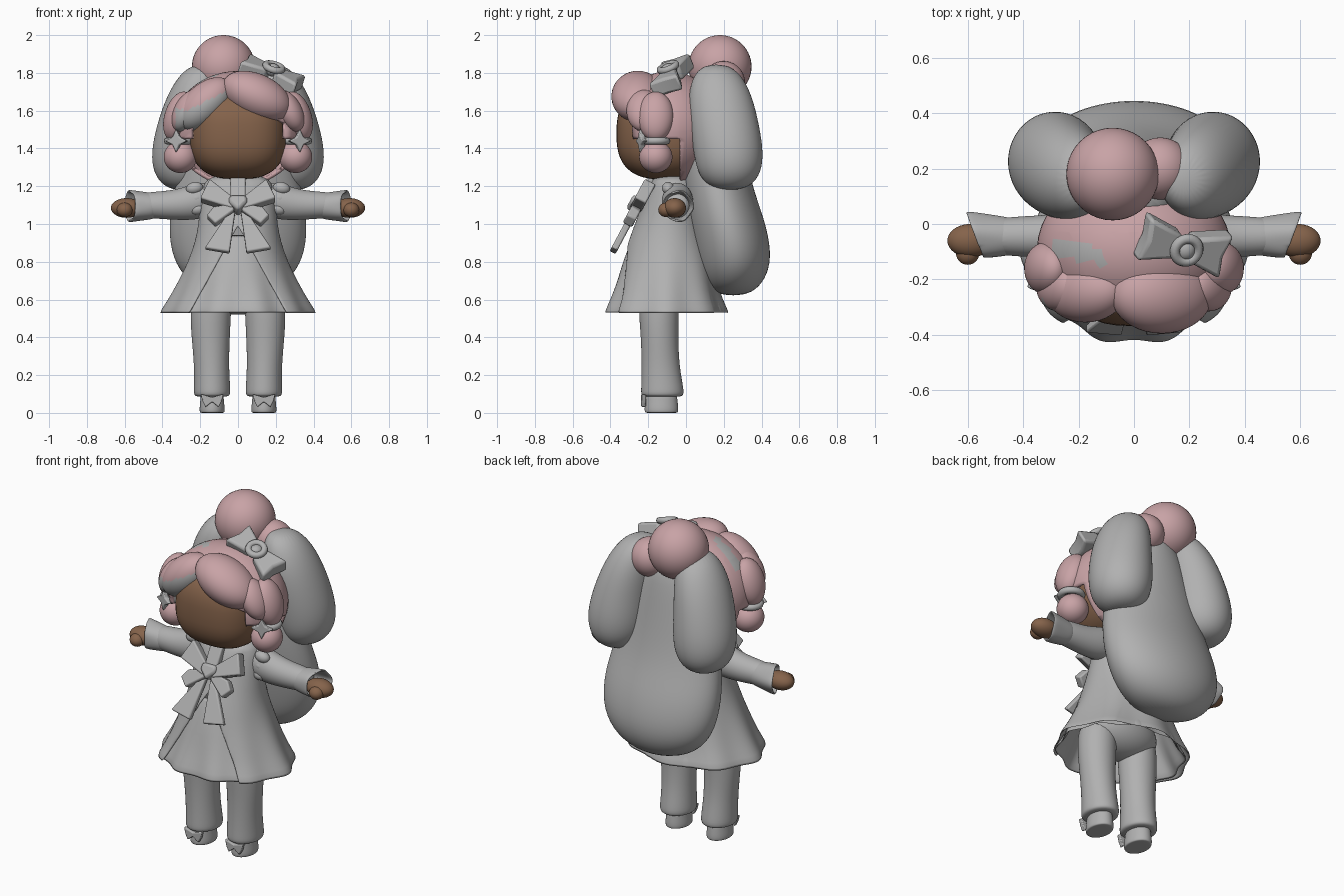
import bpy, bmesh, math
from mathutils import Matrix, Vector

cube = bpy.data.objects.get("Cube")
if cube:
    bpy.data.objects.remove(cube, do_unlink=True)


def material(name, rgb):
    m = bpy.data.materials.new(name)
    m.use_nodes = True
    m.diffuse_color = (*rgb, 1)
    m.node_tree.nodes["Principled BSDF"].inputs["Base Color"].default_value = (*rgb, 1)
    return m


GREY = material("soft grey", (0.44, 0.44, 0.44))
PINK = material("dusty pink", (0.58, 0.365, 0.38))
BROWN = material("warm brown", (0.235, 0.125, 0.07))


def trim(bm, seams, cut):
    """Slice along the seam planes, then remove the faces the rule picks."""
    for co, no in seams:
        bmesh.ops.bisect_plane(bm, geom=bm.verts[:] + bm.edges[:] + bm.faces[:], plane_co=co, plane_no=no)
    if cut:
        bmesh.ops.delete(bm, geom=[f for f in bm.faces if cut(f.calc_center_median())], context='FACES')


def finish(name, bm, *mats, rule=None, sharp=50):
    bmesh.ops.recalc_face_normals(bm, faces=bm.faces)
    for f in bm.faces:
        f.smooth = True
        if rule:
            f.material_index = int(rule(f.calc_center_median()))
    me = bpy.data.meshes.new(name)
    bm.to_mesh(me)
    bm.free()
    me.set_sharp_from_angle(angle=math.radians(sharp))
    for m in mats:
        me.materials.append(m)
    ob = bpy.data.objects.new(name, me)
    bpy.context.collection.objects.link(ob)
    return ob


def ball(name, loc, size, *mats, tilt=0, square=1, rule=None, seams=(), cut=None):
    """Ellipsoid, tilted about y; square < 1 makes it boxier."""
    bm = bmesh.new()
    bmesh.ops.create_uvsphere(bm, u_segments=40, v_segments=28, radius=1)
    for v in bm.verts:
        v.co = Vector([math.copysign(abs(c) ** square, c) for c in v.co])
    bm.transform(Matrix.Translation(loc) @ Matrix.Rotation(tilt, 4, 'Y') @ Matrix.Diagonal((*size, 1)))
    trim(bm, seams, cut)
    return finish(name, bm, *mats, rule=rule)


def loft(name, rings, mat, axis='z', sides=24, waves=0, seams=(), cut=None, shell=False, subdiv=2):
    """Skin elliptical rings (x, y, z, radius a, radius b, ripple) along z or x."""
    bm = bmesh.new()
    loops = []
    for x, y, z, a, b, *ripple in rings:
        loop = []
        for i in range(sides):
            t = 2 * math.pi * i / sides
            k = 1 + (ripple[0] if ripple else 0) * math.cos(waves * t)
            p, q = a * k * math.cos(t), b * k * math.sin(t)
            loop.append(bm.verts.new((x + p, y + q, z) if axis == 'z' else (x, y + p, z + q)))
        loops.append(loop)
    for lo, hi in zip(loops, loops[1:]):
        for i in range(sides):
            j = (i + 1) % sides
            bm.faces.new((lo[i], lo[j], hi[j], hi[i]))
    if not shell:
        bm.faces.new(loops[0])
        bm.faces.new(loops[-1])
    trim(bm, seams, cut)
    ob = finish(name, bm, mat, sharp=180)
    if shell:
        ob.modifiers.new("thickness", 'SOLIDIFY').thickness = 0.012
    s = ob.modifiers.new("smooth", 'SUBSURF')
    s.levels = s.render_levels = subdiv
    return ob


def frame(origin, u, v):
    """Matrix whose local x and y follow u and v."""
    u = Vector(u).normalized()
    n = u.cross(Vector(v)).normalized()
    m = Matrix((u, n.cross(u), n)).transposed().to_4x4()
    return Matrix.Translation(origin) @ m


def plate(name, pts, mat, m, depth, bevel=0.008):
    """Cloth piece: an outline thickened both ways with soft edges."""
    bm = bmesh.new()
    f = bm.faces.new([bm.verts.new((u, v, -depth / 2)) for u, v in pts])
    new = bmesh.ops.extrude_face_region(bm, geom=[f])["geom"]
    bmesh.ops.translate(bm, vec=(0, 0, depth), verts=[g for g in new if isinstance(g, bmesh.types.BMVert)])
    bm.transform(m)
    ob = finish(name, bm, mat, sharp=35)
    b = ob.modifiers.new("soft edge", 'BEVEL')
    b.width, b.segments = bevel, 2


def ring(name, m, major, minor, mat):
    """Round band lying in the local xy plane."""
    bm = bmesh.new()
    n, k = 24, 8
    vs = [[bm.verts.new(((major + minor * math.cos(b)) * math.cos(a),
                         (major + minor * math.cos(b)) * math.sin(a), minor * math.sin(b)))
           for b in [2 * math.pi * j / k for j in range(k)]] for a in [2 * math.pi * i / n for i in range(n)]]
    for i in range(n):
        for j in range(k):
            a, b, c = (i + 1) % n, (j + 1) % k, vs[i]
            bm.faces.new((c[j], vs[a][j], vs[a][b], c[b]))
    bm.transform(m)
    finish(name, bm, mat)


# Head and hair cap with an open face
ball("head", (0, -0.12, 1.48), (0.258, 0.248, 0.243), BROWN, square=0.76)


def in_face(c):
    line = 1.70 - (0.5 * (c.x + 0.08) if c.x > -0.08 else 1.2 * (-0.08 - c.x))
    return c.y < -0.03 and c.z < (1.45 if abs(c.x) > 0.25 else line)


peak = (-0.08, 0, 1.70)
cap = ball("hair_cap", (0, -0.09, 1.5), (0.35, 0.28, 0.31), PINK, GREY, cut=in_face,
           seams=[((0, -0.03, 0), (0, 1, 0)), ((0, 0, 1.45), (0, 0, 1)), ((0.25, 0, 0), (1, 0, 0)),
                  ((-0.25, 0, 0), (1, 0, 0)), (peak, (0.5, 0, 1)), (peak, (-1.2, 0, 1))],
           rule=lambda c: -0.29 < c.x < -0.1 and abs(c.y + 0.1 + 0.25 * (c.x + 0.2)) < 0.03 and c.z > 1.5)
cap.modifiers.new("thickness", 'SOLIDIFY').thickness = 0.02

# Swept fringe locks
ball("fringe_swoop", (0.10, -0.255, 1.675), (0.195, 0.14, 0.118), PINK, tilt=0.45)
ball("fringe_left_sweep", (-0.175, -0.24, 1.635), (0.175, 0.115, 0.105), PINK, GREY, tilt=-0.75,
     rule=lambda c: c.z < 1.655 + 0.5 * (c.x + 0.16) and c.y < -0.2)

# Back hair, hanging behind the body
loft("back_hair", [(0, 0.25, 0.622, 0.05, 0.04), (0, 0.25, 0.645, 0.19, 0.12), (0, 0.255, 0.73, 0.30, 0.18),
                   (0, 0.25, 0.85, 0.36, 0.205), (0, 0.215, 1.02, 0.372, 0.205), (0, 0.165, 1.2, 0.335, 0.185),
                   (0, 0.13, 1.45, 0.28, 0.175), (0, 0.12, 1.65, 0.21, 0.155), (0, 0.14, 1.78, 0.12, 0.1)], GREY)

# Buns
ball("large_bun", (-0.077, 0.18, 1.833), (0.167, 0.167, 0.167), PINK)
ball("small_bun", (0.095, 0.2, 1.75), (0.112, 0.112, 0.112), PINK)

# Skirt underlayer and coat dress, open at the front
loft("inner_skirt", [(0, -0.115, 0.53, 0.375, 0.32, 0.035), (0, -0.115, 0.6, 0.335, 0.288, 0.03),
                     (0, -0.115, 0.7, 0.28, 0.25, 0.015), (0, -0.11, 0.8, 0.235, 0.225, 0),
                     (0, -0.1, 0.95, 0.19, 0.175, 0)],
     GREY, sides=80, waves=10, shell=True, subdiv=1)


def in_opening(c):
    return c.y < -0.15 and c.z < 0.95 and abs(c.x) < 0.08 + (0.85 - c.z) * 0.56


loft("coat_dress", [(0, -0.105, 0.53, 0.405, 0.325, 0.035), (0, -0.105, 0.60, 0.36, 0.29, 0.03),
                    (0, -0.105, 0.70, 0.308, 0.265, 0.02), (0, -0.1, 0.80, 0.262, 0.242, 0.01),
                    (0, -0.1, 0.9, 0.228, 0.215, 0), (0, -0.09, 1.0, 0.208, 0.18, 0),
                    (0, -0.08, 1.12, 0.2, 0.145, 0), (0, -0.07, 1.23, 0.18, 0.12, 0), (0, -0.07, 1.26, 0.1, 0.08, 0)],
     GREY, sides=64, waves=8, shell=True, subdiv=1, cut=in_opening,
     seams=[((s * 0.08, 0, 0.85), (s, 0, 0.56)) for s in (1, -1)])
ball("bloomers", (0, -0.13, 0.66), (0.24, 0.15, 0.14), GREY)

# Chest bow on a tilted plane
chest = frame((0, -0.26, 1.09), (1, 0, 0), (0, 0.47, 0.88))
for s, side in ((1, "left"), (-1, "right")):
    for part, pts, d in (
            ("upper_loop", [(0.02, 0.04), (0.15, 0.155), (0.2, 0.04), (0.03, -0.02)], 0.065),
            ("lower_loop", [(0.03, 0.01), (0.13, -0.01), (0.165, -0.06), (0.12, -0.11), (0.02, -0.03)], 0.055),
            ("tail", [(0.015, -0.03), (0.07, -0.07), (0.175, -0.25), (0.045, -0.275)], 0.035)):
        plate(f"{side}_chest_bow_{part}", [(s * u, v) for u, v in pts], GREY, chest, d)
plate("chest_bow_strap", [(-0.04, 0.03), (0.04, 0.03), (0.04, 0.17), (-0.04, 0.17)], GREY, chest, 0.05)
plate("chest_bow_knot", [(0, -0.04), (0.05, 0.01), (0.045, 0.05), (-0.045, 0.05), (-0.05, 0.01)], GREY, chest, 0.095, 0.015)

# Hair bow on the side of the crown
crown = frame((0.175, -0.075, 1.785), (0.9, -0.2, -0.36), (0.2, 0.88, 0.3))
for s, side in ((1, "outer"), (-1, "inner")):
    plate(f"hair_bow_{side}_loop", [(s * u, v) for u, v in
          ((0.02, 0.045), (0.165, 0.085), (0.15, 0), (0.165, -0.085), (0.02, -0.045))], GREY, crown, 0.09, 0.015)
ring("hair_bow_rosette", frame((0.19, -0.095, 1.83), (0.9, -0.1, -0.3), (0, 0.9, 0.35)), 0.044, 0.019, GREY)
ball("hair_bow_knot", (0.185, -0.09, 1.815), (0.038, 0.042, 0.035), GREY)

star = [(r * math.cos(i * math.pi / 4), r * math.sin(i * math.pi / 4)) for i, r in enumerate((0.062, 0.028) * 4)]

for s, side in ((1, "left"), (-1, "right")):
    # Pigtail
    loft(f"{side}_pigtail", [(s * x, y, z, a, b) for x, y, z, a, b in (
        (0.29, 0.23, 1.18, 0.04, 0.04), (0.29, 0.23, 1.2, 0.105, 0.115), (0.29, 0.23, 1.27, 0.16, 0.17),
        (0.285, 0.225, 1.38, 0.177, 0.187), (0.268, 0.205, 1.52, 0.165, 0.185), (0.232, 0.18, 1.68, 0.147, 0.172),
        (0.195, 0.165, 1.8, 0.11, 0.125), (0.18, 0.16, 1.845, 0.05, 0.05))], GREY)
    # Side locks with a star tie
    ball(f"{side}_temple_lock", (s * 0.315, -0.16, 1.57), (0.074, 0.095, 0.135), PINK, tilt=-s * 0.3)
    ball(f"{side}_front_lock", (s * 0.27, -0.225, 1.60), (0.068, 0.09, 0.12), PINK, GREY, tilt=-s * 0.5,
         rule=lambda c: c.x < 0 and c.z < 1.61 and c.x > -0.33)
    ball(f"{side}_lock_end", (s * 0.305, -0.16, 1.355), (0.088, 0.088, 0.085), PINK)
    ring(f"{side}_lock_tie", Matrix.Translation((s * 0.315, -0.16, 1.44)), 0.058, 0.02, GREY)
    plate(f"{side}_star_clip", star, GREY,
          frame((s * 0.325, -0.235, 1.44), (1, s * 0.35, 0), (0, 0, 1)), 0.03, 0.006)
    # Sleeve with gathered shoulder and slanted, flared cuff
    loft(f"{side}_sleeve", [(s * x, -0.045, z, a, b) for x, z, a, b in (
        (0.13, 1.13, 0.07, 0.08), (0.2, 1.125, 0.085, 0.1), (0.27, 1.11, 0.082, 0.09),
        (0.35, 1.1, 0.076, 0.078), (0.46, 1.1, 0.07, 0.07), (0.52, 1.1, 0.06, 0.062))], GREY, axis='x')
    loft(f"{side}_cuff", [(s * x, -0.045, 1.095, r, r, w) for x, r, w in (
        (0.44, 0.068, 0), (0.5, 0.076, 0.02), (0.56, 0.084, 0.04), (0.62, 0.09, 0.06))],
        GREY, axis='x', waves=5, shell=True,
        seams=[((s * 0.6, 0.03, 0), (s * 0.17, -0.06, 0))],
        cut=lambda c: (abs(c.x) - 0.6) * 0.17 > (c.y - 0.03) * 0.06)
    for i, z in enumerate((1.08, 1.135, 1.19)):
        ball(f"{side}_shoulder_ruffle_{i + 1}", (s * (0.21 + 0.01 * i), -0.095, z), (0.045, 0.032, 0.032), GREY, tilt=s * 0.2)
    # Hand
    ball(f"{side}_hand", (s * 0.59, -0.06, 1.085), (0.083, 0.06, 0.052), BROWN)
    ball(f"{side}_thumb", (s * 0.6, -0.105, 1.075), (0.042, 0.042, 0.038), BROWN)
    # Trouser leg, shoe and ankle bow
    loft(f"{side}_leg", [(s * x, y, z, a, b) for x, y, z, a, b in (
        (0.137, -0.125, 0.085, 0.07, 0.085), (0.137, -0.125, 0.09, 0.098, 0.115), (0.137, -0.125, 0.13, 0.097, 0.113),
        (0.14, -0.135, 0.25, 0.092, 0.1), (0.145, -0.14, 0.4, 0.102, 0.099), (0.145, -0.145, 0.55, 0.11, 0.108),
        (0.135, -0.14, 0.7, 0.105, 0.105))], GREY)
    loft(f"{side}_shoe", [(s * 0.137, -0.13, z, a, b) for z, a, b in (
        (0, 0.056, 0.078), (0.001, 0.067, 0.09), (0.03, 0.067, 0.09), (0.07, 0.062, 0.085), (0.12, 0.06, 0.08))], GREY)
    ankle = frame((s * 0.137, -0.225, 0.07), (1, 0, 0), (0, 0, 1))
    plate(f"{side}_ankle_bow", [(-0.06, 0.03), (0, 0.012), (0.06, 0.03), (0.05, -0.01), (0.035, -0.04),
                                (0, -0.012), (-0.035, -0.04), (-0.05, -0.01)], GREY, ankle, 0.025, 0.005)
